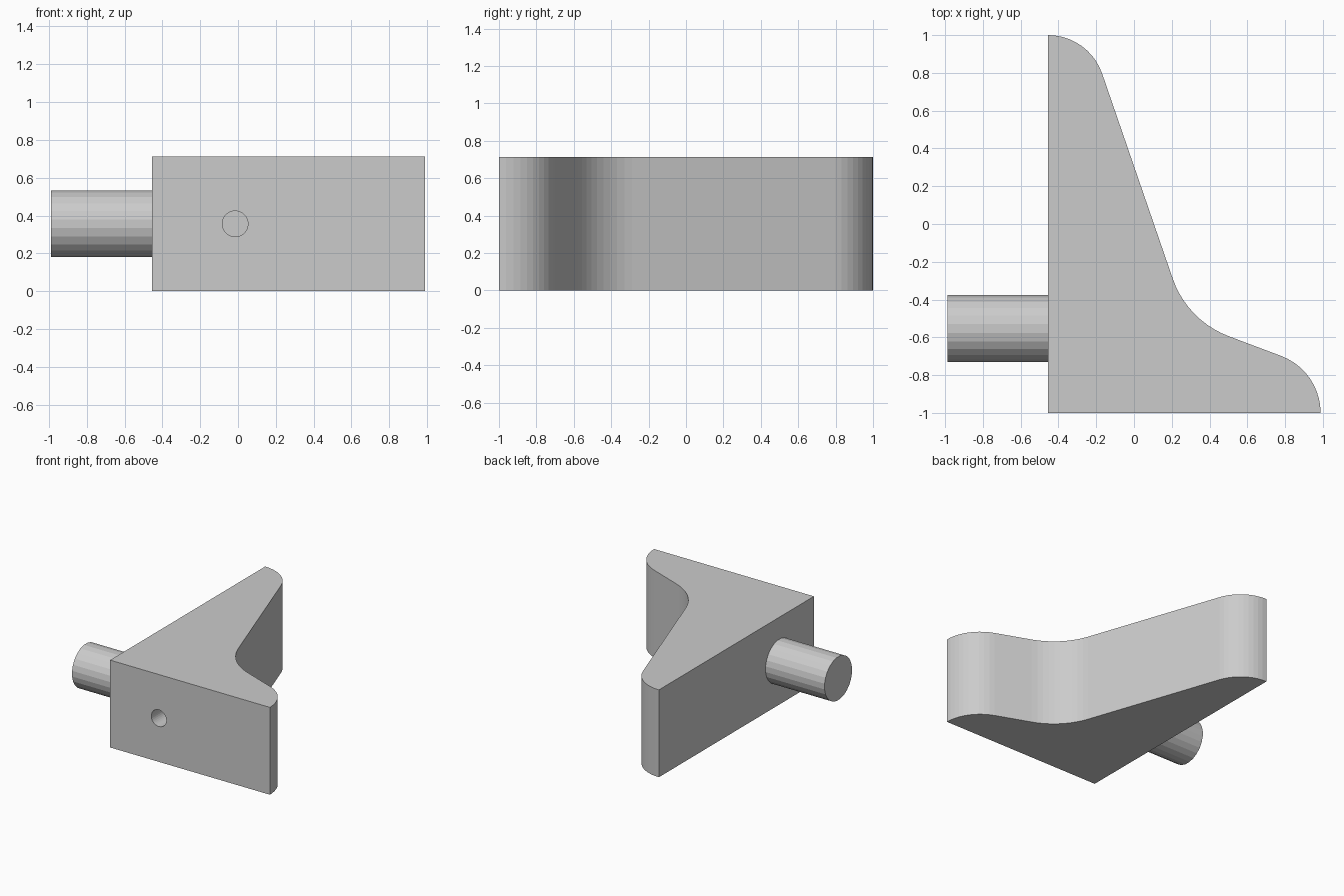
import bpy, bmesh
from math import radians, cos, sin, pi
from mathutils import Matrix

if "Cube" in bpy.data.objects:
    bpy.data.objects.remove(bpy.data.objects["Cube"])

LEFT, RIGHT, TOP = -0.455, 0.988, 0.713
MID = TOP / 2


def arc(cx, cy, r, a0, a1, n=10):
    return [(cx + r * cos(radians(a0 + (a1 - a0) * i / n)),
             cy + r * sin(radians(a0 + (a1 - a0) * i / n))) for i in range(n + 1)]


def add_object(name, bm):
    bmesh.ops.recalc_face_normals(bm, faces=bm.faces)
    mesh = bpy.data.meshes.new(name)
    bm.to_mesh(mesh)
    bm.free()
    obj = bpy.data.objects.new(name, mesh)
    bpy.context.collection.objects.link(obj)
    return obj


def cylinder(name, radius, length, centre, axis, sides=24):
    bm = bmesh.new()
    turn = Matrix.Rotation(pi / 2, 4, axis) @ Matrix.Rotation(pi / sides, 4, 'Z')
    bmesh.ops.create_cone(bm, cap_ends=True, segments=sides, radius1=radius,
                          radius2=radius, depth=length,
                          matrix=Matrix.Translation(centre) @ turn)
    return add_object(name, bm)


# Bracket outline: rounded tip, steep flank, concave fillet, shallow flank, rounded toe
A, B = 19.0, 69.4                      # flank normals in degrees
r_tip, r_toe, r_fillet = 0.303, 0.322, 0.5
tip = arc(LEFT, 1 - r_tip, r_tip, 90, A)
toe = arc(RIGHT - r_toe, -1, r_toe, B, 0)
na, nb = [(cos(radians(a)), sin(radians(a))) for a in (A, B)]
da = na[0] * tip[-1][0] + na[1] * tip[-1][1] + r_fillet
db = nb[0] * toe[0][0] + nb[1] * toe[0][1] + r_fillet
det = na[0] * nb[1] - na[1] * nb[0]
fillet = arc((da * nb[1] - db * na[1]) / det, (na[0] * db - nb[0] * da) / det,
             r_fillet, 180 + A, 180 + B)
outline = [(LEFT, -1)] + tip + fillet + toe

bm = bmesh.new()
face = bm.faces.new([bm.verts.new((x, y, 0)) for x, y in outline])
ext = bmesh.ops.extrude_face_region(bm, geom=[face], use_keep_orig=True)
bmesh.ops.translate(bm, vec=(0, 0, TOP),
                    verts=[g for g in ext["geom"] if isinstance(g, bmesh.types.BMVert)])
bracket = add_object("bracket_body", bm)

# Blind hole in the front face
depth = 0.5
cutter = cylinder("hole_cutter", 0.068, depth * 2, (-0.015, -1, MID), 'X', 32)
cutter.hide_render = True
cutter.hide_set(True)
cut = bracket.modifiers.new("front_hole", 'BOOLEAN')
cut.operation = 'DIFFERENCE'
cut.solver = 'EXACT'
cut.object = cutter

# Round peg on the left side
peg_end = -0.988
cylinder("side_peg", 0.178, LEFT - peg_end, ((LEFT + peg_end) / 2, -0.553, MID), 'Y')
